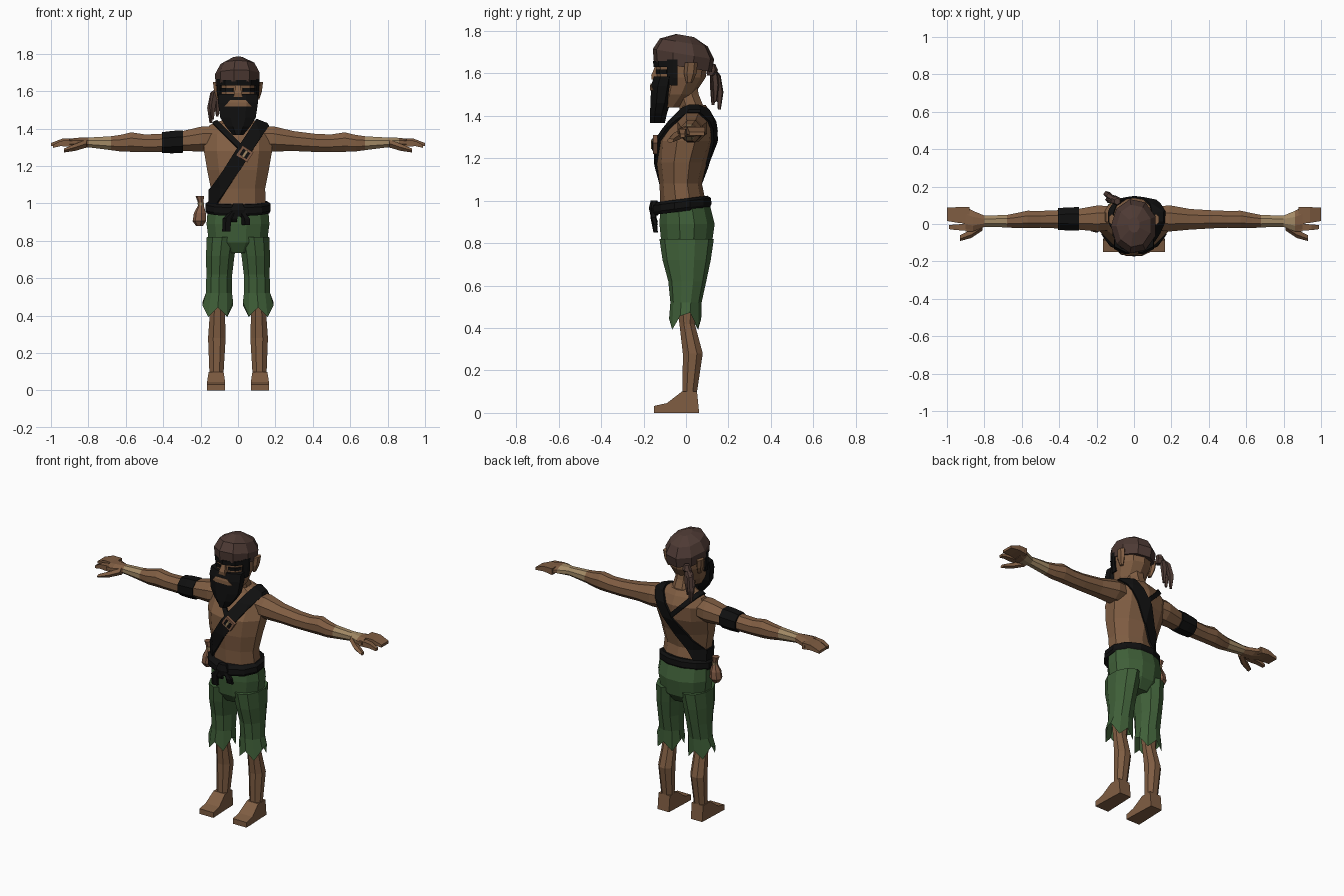
import bpy, bmesh, math
from mathutils import Vector, Matrix


def mat(name, col):
    m = bpy.data.materials.new(name)
    m.diffuse_color = (*col, 1)
    return m


SKIN = mat("skin", (0.215, 0.11, 0.055))
GREEN = mat("green_cloth", (0.05, 0.115, 0.04))
BROWN = mat("brown_cloth", (0.075, 0.042, 0.034))
BLACK = mat("black", (0.005, 0.005, 0.005))
TAN = mat("tan_wrap", (0.36, 0.25, 0.13))
LEATHER = mat("pouch_leather", (0.22, 0.105, 0.06))


def finish(bm, name, *mats):
    me = bpy.data.meshes.new(name)
    bm.to_mesh(me)
    bm.free()
    ob = bpy.data.objects.new(name, me)
    bpy.context.collection.objects.link(ob)
    for m in mats:
        me.materials.append(m)
    return ob


def loft(name, rings, m, n=8, axis='z', sx=1, slope=0, jag=0, bottom=True):
    """Rings: z axis (z, x, y, rx, ry), x axis (x, y, z, ry, rz)."""
    bm = bmesh.new()
    k = 1 / math.cos(math.pi / n)
    loops = []
    for j, (p, a, b, ra, rb) in enumerate(rings):
        loop = []
        for i in range(n):
            t = 2 * math.pi * (i + 0.5) / n
            u, v = ra * k * math.cos(t), rb * k * math.sin(t)
            if axis == 'z':
                z = p + slope * v
                if j == 0 and jag:
                    z += jag * (1, -0.9, 0.3, -1, 0.6)[i % 5]
                co = (sx * (a + u), b + v, z)
            else:
                co = (sx * p, a + u, b + v)
            loop.append(bm.verts.new(co))
        loops.append(loop)
    for l0, l1 in zip(loops, loops[1:]):
        for i in range(n):
            bm.faces.new((l0[i], l0[(i + 1) % n], l1[(i + 1) % n], l1[i]))
    if bottom:
        bm.faces.new(loops[0])
    bm.faces.new(loops[-1])
    bmesh.ops.recalc_face_normals(bm, faces=bm.faces)
    return finish(bm, name, m)


def cut_shell(src, name, planes, m, thick):
    """Copy the part of a surface behind every plane and thicken it outward."""
    bm = bmesh.new()
    bm.from_mesh(src.data)
    for co, no in planes:
        bmesh.ops.bisect_plane(bm, geom=bm.verts[:] + bm.edges[:] + bm.faces[:],
                               plane_co=co, plane_no=no, clear_outer=True)
    ob = finish(bm, name, m)
    mod = ob.modifiers.new("thickness", 'SOLIDIFY')
    mod.thickness, mod.offset = thick, 1
    return ob


def band(co, no, half):
    """Two planes enclosing a strip around a plane."""
    co, no = Vector(co), Vector(no).normalized()
    return [(co + no * half, no), (co - no * half, -no)]


def box(name, loc, size, m, rot_y=0):
    bm = bmesh.new()
    bmesh.ops.create_cube(bm, size=1, matrix=Matrix.Translation(loc) @
                          Matrix.Rotation(rot_y, 4, 'Y') @ Matrix.Diagonal((*size, 1)))
    return finish(bm, name, m)


# Torso and neck
torso = loft("torso", [(0.96, 0, -0.01, 0.15, 0.105), (1.08, 0, -0.025, 0.145, 0.095),
                       (1.18, 0, -0.02, 0.165, 0.112), (1.28, 0, 0, 0.182, 0.13),
                       (1.37, 0, 0.03, 0.182, 0.105), (1.42, 0, 0.04, 0.15, 0.07),
                       (1.45, 0, 0.035, 0.07, 0.055)], SKIN, 10)
loft("neck", [(1.4, 0, 0.04, 0.07, 0.06), (1.5, 0, 0.005, 0.055, 0.055),
              (1.58, 0, -0.01, 0.055, 0.055)], SKIN)

# Shoulder strap, thin strap and buckle
cut_shell(torso, "wide_strap", band((-0.01, 0, 1.215), (0.838, 0, -0.546), 0.036),
          BLACK, 0.013)
cut_shell(torso, "thin_strap", band((-0.04, 0, 1.35), (1, 0, 1), 0.014) +
          [((0.04, 0, 0), (1, 0, 0))], BLACK, 0.011)
box("buckle_frame", (0.037, -0.145, 1.265), (0.07, 0.02, 0.062), LEATHER, 0.577)
box("buckle_inner", (0.037, -0.156, 1.265), (0.045, 0.008, 0.038), BLACK, 0.577)
box("buckle_pin", (0.037, -0.161, 1.265), (0.012, 0.008, 0.045), TAN, 0.577)

# Head
head = loft("head", [(1.44, 0, -0.08, 0.05, 0.05), (1.5, 0, -0.05, 0.085, 0.085),
                     (1.58, 0, -0.025, 0.103, 0.112), (1.67, 0, -0.02, 0.106, 0.12),
                     (1.71, 0, -0.02, 0.09, 0.1)], SKIN, 10)
beard = loft("beard", [(1.365, 0, -0.135, 0.028, 0.035), (1.41, 0, -0.13, 0.065, 0.04),
                       (1.46, 0, -0.12, 0.095, 0.047), (1.54, 0, -0.11, 0.107, 0.055),
                       (1.585, 0, -0.1, 0.105, 0.05)], BLACK)
cut_shell(beard, "mouth", band((0, 0, 1.535), (0, 0, 1), 0.016) +
          [((0, -0.1, 0), (0, 1, 0)), ((0.055, 0, 1.535), (1, 0, 0.9)),
           ((-0.055, 0, 1.535), (-1, 0, 0.9))], SKIN, 0.005)
cut_shell(head, "brows", band((0, 0, 1.645), (0, 0, 1), 0.014) +
          [((0, -0.04, 0), (0, 1, 0))], BLACK, 0.009)
loft("nose", [(1.57, 0, -0.14, 0.024, 0.022), (1.59, 0, -0.142, 0.02, 0.022),
              (1.63, 0, -0.135, 0.012, 0.012)], SKIN, 4)
for s, side in ((1, "left"), (-1, "right")):
    cut_shell(head, side + "_eye", band((s * 0.055, 0, 0), (1, 0, 0), 0.03) +
              band((0, 0, 1.607), (0, 0, 1), 0.01) + [((0, -0.04, 0), (0, 1, 0))],
              BLACK, 0.006)
    cut_shell(head, side + "_sideburn", band((0, -0.062, 0), (0, 1, 0), 0.022) +
              band((0, 0, 1.605), (0, 0, 1), 0.06) + [((0, 0, 0), (-s, 0, 0))],
              BLACK, 0.009)
    loft(side + "_ear", [(1.555, 0.106, 0.015, 0.008, 0.012), (1.6, 0.114, 0.02, 0.014, 0.026),
                         (1.65, 0.118, 0.025, 0.016, 0.026)], SKIN, 6, sx=s)

# Head scarf with knotted tails
loft("scarf", [(1.63, 0, -0.015, 0.112, 0.13), (1.69, 0, -0.012, 0.116, 0.138),
               (1.745, 0, -0.01, 0.088, 0.108), (1.778, 0, -0.005, 0.03, 0.04)],
     BROWN, 9, slope=-0.17)
loft("scarf_knot", [(1.59, -0.09, 0.115, 0.015, 0.015), (1.615, -0.095, 0.125, 0.026, 0.022),
                    (1.645, -0.09, 0.12, 0.015, 0.015)], BROWN, 6)
for i, (dx, dy, dz) in enumerate(((-0.05, 0.04, 0), (-0.015, 0.02, 0.035), (-0.04, 0.01, 0.02))):
    loft("scarf_tail_%d" % i, [(1.43 + dz, -0.095 + dx, 0.117 + dy, 0.006, 0.006),
                               (1.51 + dz, -0.095 + dx, 0.12 + dy, 0.016, 0.014),
                               (1.59 + dz / 3, -0.095 + dx * 0.7, 0.12 + dy * 0.7, 0.015, 0.013),
                               (1.63, -0.09, 0.12, 0.01, 0.01)], BROWN, 5)

for s, side in ((1, "left"), (-1, "right")):
    # Arm with a wrapped wrist
    arm = loft(side + "_arm", [(0.1, 0.03, 1.35, 0.06, 0.06), (0.19, 0.03, 1.345, 0.07, 0.067),
                               (0.3, 0.025, 1.333, 0.055, 0.053), (0.42, 0.025, 1.323, 0.048, 0.048),
                               (0.5, 0.025, 1.322, 0.045, 0.047), (0.57, 0.025, 1.328, 0.046, 0.052),
                               (0.63, 0.018, 1.322, 0.04, 0.044), (0.68, 0.015, 1.322, 0.033, 0.037),
                               (0.8, 0.015, 1.326, 0.03, 0.026), (0.86, 0.015, 1.326, 0.055, 0.025),
                               (0.9, 0.025, 1.326, 0.066, 0.02)], SKIN, axis='x', sx=s)
    arm.data.materials.append(TAN)
    for f in arm.data.polygons:
        f.material_index = int(0.68 < abs(f.center.x) < (0.87 if s > 0 else 0.8))
    # Fingers and thumb
    loft(side + "_fingers", [(0.88, 0.045, 1.326, 0.045, 0.02), (0.94, 0.048, 1.33, 0.042, 0.016),
                             (1.0, 0.052, 1.315, 0.036, 0.008)], SKIN, 4, 'x', s)
    loft(side + "_index", [(0.88, -0.015, 1.322, 0.02, 0.018), (0.95, -0.018, 1.32, 0.015, 0.014),
                           (0.99, -0.016, 1.305, 0.011, 0.008)], SKIN, 4, 'x', s)
    loft(side + "_thumb", [(0.81, -0.01, 1.32, 0.02, 0.018), (0.87, -0.05, 1.3, 0.02, 0.016),
                           (0.93, -0.074, 1.283, 0.014, 0.009)], SKIN, 5, 'x', s)

    # Leg and foot
    loft(side + "_leg", [(0.05, 0.117, 0.018, 0.04, 0.038), (0.1, 0.115, 0.018, 0.038, 0.034),
                         (0.28, 0.113, 0.032, 0.047, 0.047), (0.42, 0.11, 0.005, 0.04, 0.036),
                         (0.56, 0.105, 0, 0.05, 0.05)], SKIN, sx=s)
    bm = bmesh.new()
    profile = ((0.062, 0), (-0.15, 0), (-0.15, 0.033), (-0.09, 0.046), (-0.02, 0.1), (0.052, 0.1))
    face = bm.faces.new([bm.verts.new((s * 0.117 - 0.04, y, z)) for y, z in profile])
    ext = bmesh.ops.extrude_face_region(bm, geom=[face])
    for v in ext["geom"]:
        if isinstance(v, bmesh.types.BMVert):
            v.co.x += 0.08
    for v in bm.verts:  # flare the toes
        if v.co.y < -0.05:
            v.co.x = s * 0.117 + (v.co.x - s * 0.117) * 1.2
    bmesh.ops.recalc_face_normals(bm, faces=bm.faces)
    finish(bm, side + "_foot", SKIN)

    # Torn trouser leg
    loft(side + "_trouser_leg", [(0.432, 0.108, -0.004, 0.082, 0.072), (0.52, 0.102, 0, 0.07, 0.07),
                                 (0.62, 0.1, 0.006, 0.069, 0.085), (0.72, 0.095, 0.003, 0.076, 0.108),
                                 (0.82, 0.085, 0.003, 0.082, 0.122)], GREEN, 10, sx=s,
         jag=0.04, bottom=False)

# Trouser seat
loft("trouser_seat", [(0.735, 0, 0.0, 0.09, 0.08), (0.79, 0, 0.003, 0.155, 0.118),
                      (0.89, 0, 0.005, 0.168, 0.13), (0.99, 0, -0.005, 0.16, 0.115)], GREEN, 12)

# Belt with front knot
loft("belt", [(0.95, 0, -0.018, 0.166, 0.13), (0.965, 0, -0.018, 0.175, 0.138),
              (0.995, 0, -0.018, 0.173, 0.136), (1.008, 0, -0.018, 0.155, 0.118)],
     BLACK, 12, slope=0.13)
loft("belt_knot", [(0.93, 0, -0.15, 0.025, 0.015), (0.965, 0, -0.152, 0.04, 0.02),
                   (1.0, 0, -0.15, 0.025, 0.014)], BLACK, 6)
for i, (x, z) in enumerate(((-0.06, 0.85), (0.045, 0.885), (-0.025, 0.9))):
    loft("belt_end_%d" % i, [(z, x, -0.143, 0.02, 0.009), (0.92, x * 0.95, -0.153, 0.02, 0.012),
                             (0.965, x * 0.3, -0.152, 0.012, 0.012)], BLACK, 5)

# Arm band
loft("arm_band", [(-0.405, 0.027, 1.325, 0.058, 0.056), (-0.35, 0.027, 1.328, 0.062, 0.06),
                  (-0.295, 0.027, 1.331, 0.063, 0.06)], BLACK, axis='x')

# Hip pouch
loft("pouch", [(0.88, -0.205, -0.01, 0.018, 0.018), (0.905, -0.205, -0.01, 0.034, 0.034),
               (0.95, -0.202, -0.01, 0.03, 0.03), (0.995, -0.197, -0.01, 0.012, 0.012),
               (1.015, -0.2, -0.01, 0.016, 0.016), (1.04, -0.203, -0.01, 0.022, 0.02)], LEATHER, 7)
loft("pouch_tie", [(0.99, -0.197, -0.01, 0.016, 0.016), (1.005, -0.198, -0.01, 0.017, 0.017)],
     TAN, 7)
